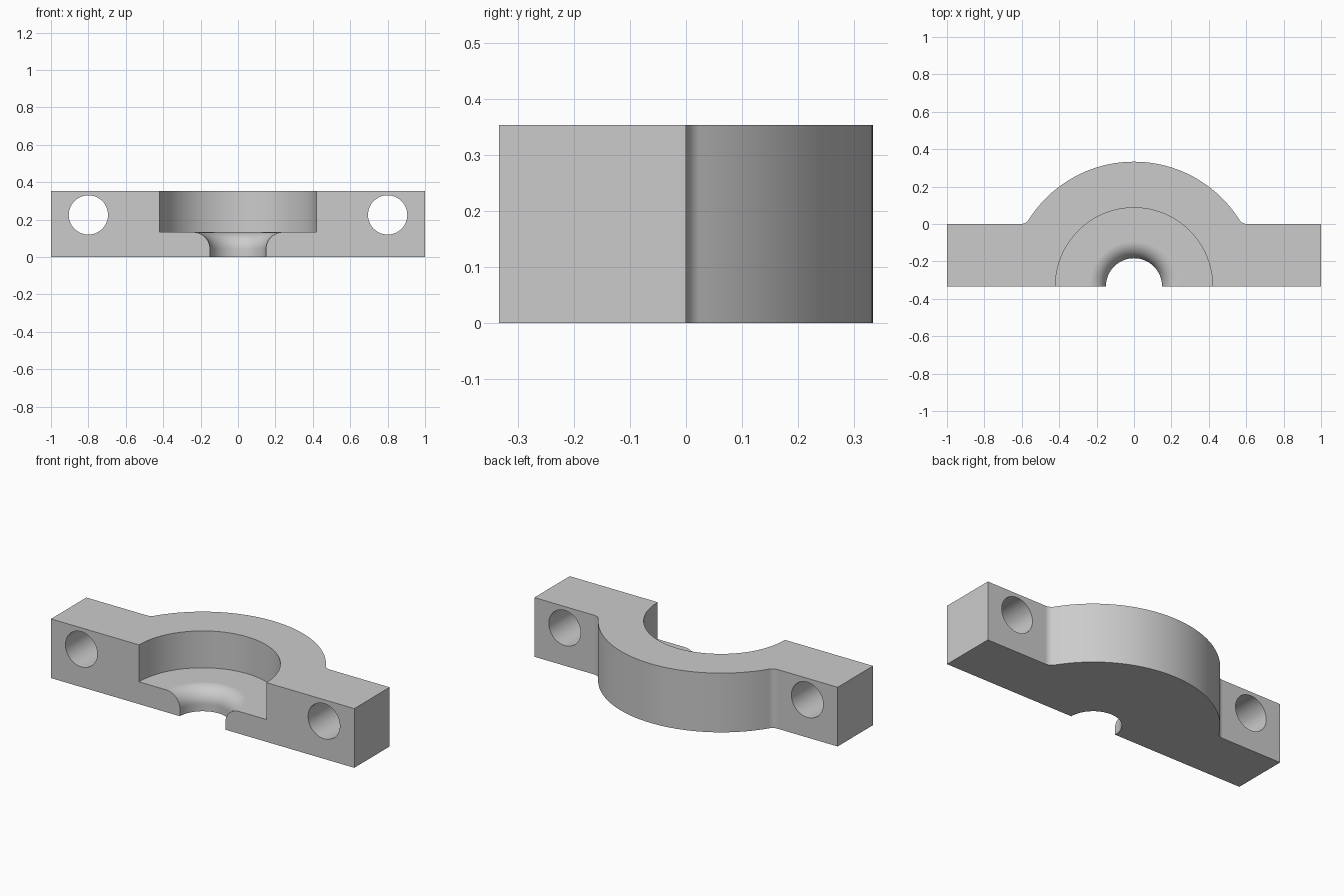
import bpy
import bmesh
from math import pi, cos, sin, sqrt, atan2, radians
from mathutils import Matrix, Vector

if "Cube" in bpy.data.objects:
    bpy.data.objects.remove(bpy.data.objects["Cube"], do_unlink=True)

HEIGHT = 0.353
FRONT = -0.333            # split face, also the bore axis
OUTER, BORE, SHAFT = 0.666, 0.42, 0.15
FLOOR = 0.133             # bore floor height
LIP = 0.09                # rounding at the shaft opening
FILLET = 0.05             # blend between hub and ears
BOLT_X, BOLT_Z, BOLT_R = 0.8, 0.225, 0.105

grey = bpy.data.materials.new("plain grey")
grey.use_nodes = True
colour = (0.6, 0.6, 0.6, 1)
grey.diffuse_color = colour
grey.node_tree.nodes["Principled BSDF"].inputs["Base Color"].default_value = colour


def arc(cx, cy, r, start, end, steps):
    """Points along a circular arc."""
    angles = [start + (end - start) * i / steps for i in range(steps + 1)]
    return [(cx + r * cos(a), cy + r * sin(a)) for a in angles]


def add_object(name, bm):
    bmesh.ops.recalc_face_normals(bm, faces=bm.faces)
    mesh = bpy.data.meshes.new(name)
    bm.to_mesh(mesh)
    bm.free()
    mesh.materials.append(grey)
    obj = bpy.data.objects.new(name, mesh)
    bpy.context.collection.objects.link(obj)
    return obj


# Body outline: ears, fillets and round hub, extruded upwards
fx = sqrt((OUTER + FILLET) ** 2 - (FILLET - FRONT) ** 2)
tangent = atan2(FILLET - FRONT, fx)
outline = [(-1, FRONT), (1, FRONT), (1, 0)]
outline += arc(fx, FILLET, FILLET, -pi / 2, tangent - pi, 10)
outline += arc(0, FRONT, OUTER, tangent, pi - tangent, 64)[1:-1]
outline += arc(-fx, FILLET, FILLET, -tangent, -pi / 2, 10)
outline += [(-1, 0)]
bm = bmesh.new()
base = bm.faces.new([bm.verts.new((x, y, 0)) for x, y in outline])
top = bmesh.ops.extrude_face_region(bm, geom=[base])["geom"]
bmesh.ops.translate(bm, vec=(0, 0, HEIGHT),
                    verts=[v for v in top if isinstance(v, bmesh.types.BMVert)])
body = add_object("half_clamp_body", bm)

# Stepped bore with rounded lip, revolved about the vertical axis
profile = [(0, -0.1), (SHAFT, -0.1)]
profile += arc(SHAFT + LIP, FLOOR - LIP, LIP, pi, pi / 2, 12)
profile += [(BORE, FLOOR), (BORE, HEIGHT + 0.1), (0, HEIGHT + 0.1)]
bm = bmesh.new()
verts = [bm.verts.new((r, FRONT, z)) for r, z in profile]
edges = [bm.edges.new(pair) for pair in zip(verts, verts[1:])]
bmesh.ops.spin(bm, geom=verts + edges, cent=(0, FRONT, 0), axis=(0, 0, 1),
               angle=2 * pi, steps=96)
bmesh.ops.remove_doubles(bm, verts=bm.verts, dist=1e-5)
cutters = [add_object("bore_cutter", bm)]

# Bolt holes through both ears
for side, x in (("left", BOLT_X), ("right", -BOLT_X)):
    bm = bmesh.new()
    place = Matrix.Translation(Vector((x, FRONT / 2, BOLT_Z))) @ Matrix.Rotation(pi / 2, 4, "X")
    bmesh.ops.create_cone(bm, cap_ends=True, segments=48, radius1=BOLT_R,
                          radius2=BOLT_R, depth=0.6, matrix=place)
    cutters.append(add_object(side + "_bolt_hole_cutter", bm))

# Cut the openings, then drop the cutters
bpy.ops.object.select_all(action="DESELECT")
bpy.context.view_layer.objects.active = body
body.select_set(True)
for cutter in cutters:
    cutter.hide_render = True
    cut = body.modifiers.new(cutter.name, "BOOLEAN")
    cut.operation = "DIFFERENCE"
    cut.solver = "EXACT"
    cut.object = cutter
    bpy.ops.object.modifier_apply(modifier=cut.name)
    bpy.data.objects.remove(cutter, do_unlink=True)

# Smooth curved walls, crisp edges
bpy.ops.object.shade_smooth_by_angle(angle=radians(30))
weighted = body.modifiers.new("flat face normals", "WEIGHTED_NORMAL")
weighted.keep_sharp = True
